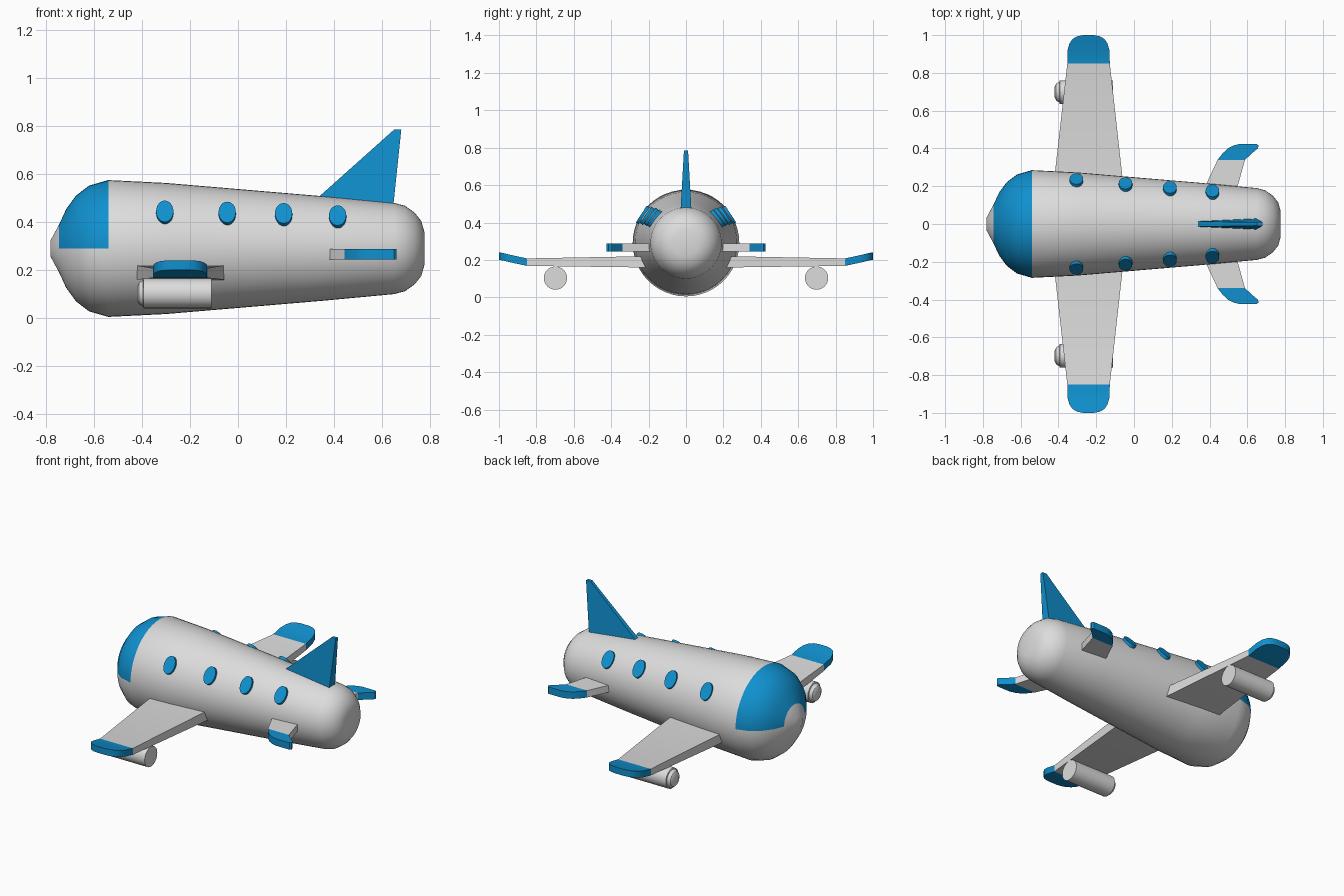
import bpy, bmesh, math
from mathutils import Matrix, Vector

cube = bpy.data.objects.get("Cube")
if cube:
    bpy.data.objects.remove(cube, do_unlink=True)

AXIS_Z = 0.29


def material(name, rgb):
    mat = bpy.data.materials.new(name)
    mat.use_nodes = True
    mat.diffuse_color = (*rgb, 1)
    mat.node_tree.nodes["Principled BSDF"].inputs["Base Color"].default_value = (*rgb, 1)
    return mat


grey = material("light_grey", (0.72, 0.72, 0.72))
blue = material("sky_blue", (0.005, 0.28, 0.62))


def loft(name, rings, is_blue=lambda c: False, angle=30):
    """Skin a list of closed rings, cap both ends and colour faces by rule."""
    bm = bmesh.new()
    loops = [[bm.verts.new(p) for p in ring] for ring in rings]
    n = len(loops[0])
    for a, b in zip(loops, loops[1:]):
        for i in range(n):
            j = (i + 1) % n
            bm.faces.new((a[i], a[j], b[j], b[i]))
    bm.faces.new(loops[0])
    bm.faces.new(loops[-1])
    bmesh.ops.recalc_face_normals(bm, faces=bm.faces)
    for f in bm.faces:
        f.smooth = True
        f.material_index = int(is_blue(f.calc_center_median()))
    mesh = bpy.data.meshes.new(name)
    bm.to_mesh(mesh)
    bm.free()
    mesh.materials.append(grey)
    mesh.materials.append(blue)
    mesh.set_sharp_from_angle(angle=math.radians(angle))
    obj = bpy.data.objects.new(name, mesh)
    bpy.context.collection.objects.link(obj)
    return obj


def circle(x, r, y, z, n):
    """Ring around an axis running along x."""
    return [(x, y + r * math.cos(math.tau * i / n), z + r * math.sin(math.tau * i / n))
            for i in range(n)]


# Fuselage: turned profile, nose towards -x, with the windshield on its upper half
profile = [(-0.78, 0.035), (-0.745, 0.1), (-0.715, 0.165), (-0.675, 0.22),
           (-0.62, 0.262), (-0.54, 0.285), (-0.3, 0.273), (0.35, 0.218),
           (0.65, 0.19), (0.695, 0.178), (0.735, 0.15), (0.763, 0.115), (0.776, 0.07)]
loft("fuselage", [circle(x, r, 0, AXIS_Z, 48) for x, r in profile],
     lambda c: -0.745 < c.x < -0.54 and c.z > AXIS_Z, 60)

# Tail fin: (height, front x, back x, front half width, back half width)
fin = [(0.45, 0.275, 0.645, 0.015, 0.03), (0.785, 0.65, 0.68, 0.009, 0.011)]
loft("tail_fin", [[(a, -f, z), (b, -w, z), (b, w, z), (a, f, z)] for z, a, b, f, w in fin],
     lambda c: True)

# Wing and tailplane sections: (span, front x, back x, underside z, top z)
wing = [(0.1, -0.438, -0.045, 0.158, 0.222), (0.85, -0.353, -0.128, 0.168, 0.208),
        (0.92, -0.352, -0.13, 0.183, 0.223), (0.955, -0.342, -0.14, 0.191, 0.231),
        (0.98, -0.325, -0.157, 0.197, 0.237), (0.994, -0.3, -0.182, 0.2, 0.24),
        (1.0, -0.27, -0.212, 0.201, 0.241)]
tail = [(0.1, 0.33, 0.52, 0.245, 0.288), (0.34, 0.443, 0.588, 0.245, 0.288),
        (0.375, 0.47, 0.625, 0.245, 0.288), (0.4, 0.497, 0.655, 0.245, 0.288),
        (0.415, 0.525, 0.66, 0.245, 0.288), (0.424, 0.56, 0.65, 0.245, 0.288)]


def panel(name, sections, side, tip):
    rings = [[(a, side * y, lo), (b, side * y, lo), (b, side * y, hi), (a, side * y, hi)]
             for y, a, b, lo, hi in sections]
    loft(name, rings, lambda c: abs(c.y) > tip)


engine = [(-0.42, 0.028), (-0.412, 0.045), (-0.395, 0.055), (-0.393, 0.062), (-0.11, 0.062)]

for label, side in (("left", 1), ("right", -1)):
    panel(label + "_wing", wing, side, 0.85)
    panel(label + "_tailplane", tail, side, 0.34)

    # Engine pod under the wing
    loft(label + "_engine", [circle(x, r, side * 0.698, 0.103, 32) for x, r in engine])

    # Oval cabin windows: thin discs facing outwards and slightly up
    for k, (x, r, lift) in enumerate([(-0.305, 0.273, 33), (-0.045, 0.252, 35),
                                      (0.19, 0.232, 37), (0.415, 0.212, 38)]):
        t = math.radians(lift)
        out = Vector((0, side * math.cos(t), math.sin(t)))
        up = Vector((0, -side * math.sin(t), math.cos(t)))
        centre = Vector((x, 0, AXIS_Z))
        rings = [[centre + out * (r + d) + Vector((0.036 * math.cos(a), 0, 0))
                  + up * (0.053 * math.sin(a))
                  for a in (math.tau * i / 24 for i in range(24))]
                 for d in (-0.01, 0.012)]
        loft(f"{label}_window_{k + 1}", rings, lambda c: True)
